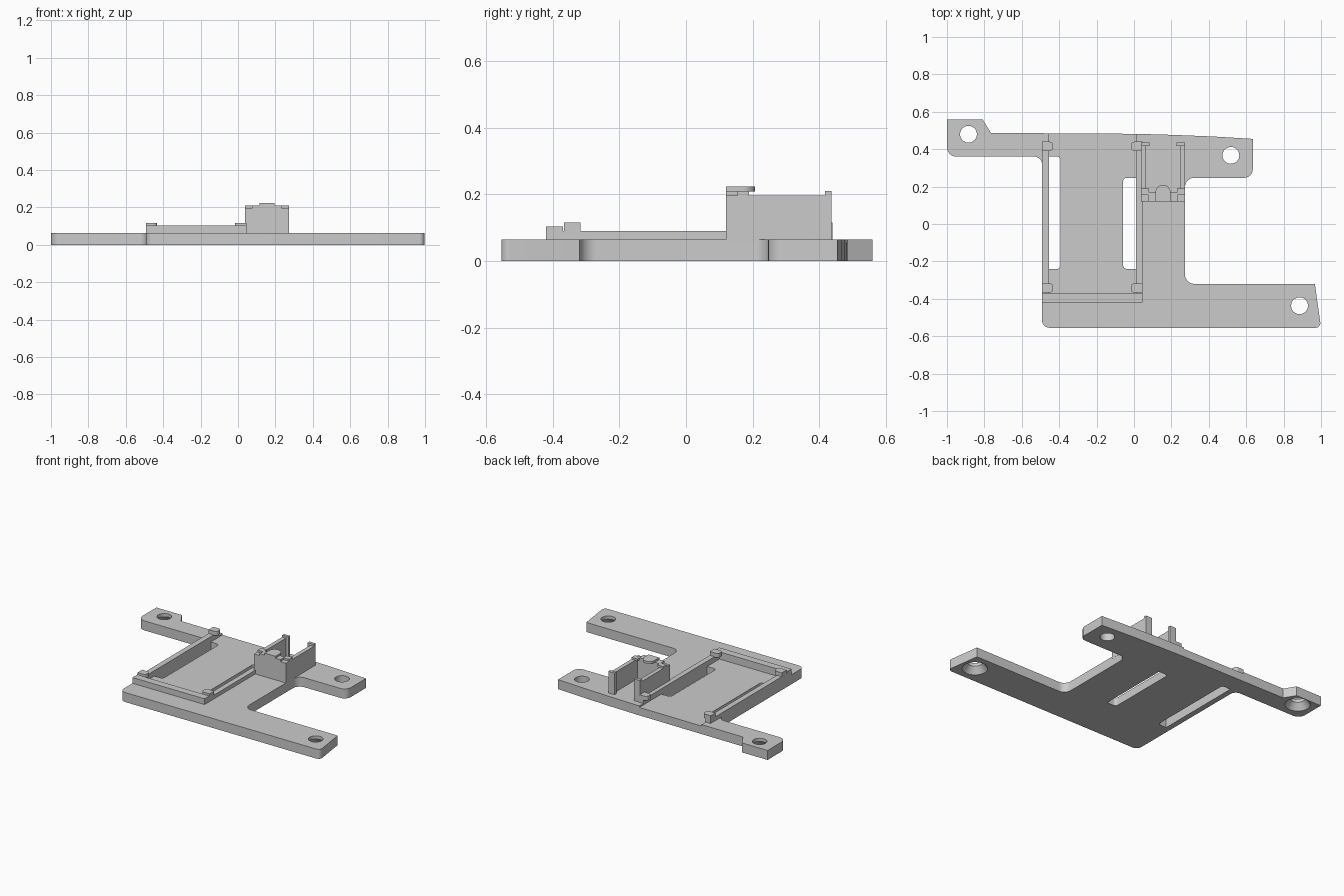
import bpy, bmesh, math
from mathutils import Vector

old = bpy.data.objects.get("Cube")
if old:
    bpy.data.objects.remove(old, do_unlink=True)

grey = bpy.data.materials.new("light grey")
grey.use_nodes = True
GREY = (0.6, 0.6, 0.6, 1)
grey.diffuse_color = GREY
grey.node_tree.nodes["Principled BSDF"].inputs["Base Color"].default_value = GREY


def finish(name, bm):
    bmesh.ops.recalc_face_normals(bm, faces=bm.faces)
    mesh = bpy.data.meshes.new(name)
    bm.to_mesh(mesh)
    bm.free()
    mesh.materials.append(grey)
    ob = bpy.data.objects.new(name, mesh)
    bpy.context.collection.objects.link(ob)
    return ob


def rounded(corners, steps=6):
    """Outline from (x, y, radius) corners, each rounded by a tangent arc."""
    out = []
    for i, (x, y, r) in enumerate(corners):
        p = Vector((x, y))
        if r == 0:
            out.append(p)
            continue
        a = (Vector(corners[i - 1][:2]) - p).normalized()
        b = (Vector(corners[(i + 1) % len(corners)][:2]) - p).normalized()
        half = a.angle(b) / 2
        centre = p + (a + b).normalized() * (r / math.sin(half))
        start = p + a * (r / math.tan(half)) - centre
        end = p + b * (r / math.tan(half)) - centre
        for k in range(steps + 1):
            out.append(centre + start.lerp(end, k / steps).normalized() * r)
    return out


def prism(name, corners, z0, z1):
    bm = bmesh.new()
    face = bm.faces.new([bm.verts.new((p.x, p.y, z0)) for p in rounded(corners)])
    top = bmesh.ops.extrude_face_region(bm, geom=[face])["geom"]
    verts = [v for v in top if isinstance(v, bmesh.types.BMVert)]
    bmesh.ops.translate(bm, verts=verts, vec=(0, 0, z1 - z0))
    return finish(name, bm)


def box(name, x0, x1, y0, y1, z0, z1, r=(0, 0, 0, 0)):
    xy = [(x0, y0), (x1, y0), (x1, y1), (x0, y1)]
    return prism(name, [(x, y, q) for (x, y), q in zip(xy, r)], z0, z1)


def cone(name, x, y, r0, r1, z0, z1):
    bm = bmesh.new()
    bmesh.ops.create_cone(bm, cap_ends=True, segments=32, radius1=r0, radius2=r1, depth=z1 - z0)
    bmesh.ops.translate(bm, verts=bm.verts, vec=(x, y, (z0 + z1) / 2))
    return finish(name, bm)


# Base plate with its three mounting arms
TOP = 0.064
base = prism("base_plate", [
    (-1, 0.56, 0), (-0.81, 0.56, 0), (-0.765, 0.487, 0), (0.02, 0.482, 0),
    (0.22, 0.476, 0), (0.42, 0.468, 0), (0.635, 0.455, 0),
    (0.635, 0.247, 0.045), (0.272, 0.247, 0.05), (0.272, -0.32, 0.05),
    (0.967, -0.32, 0), (1, -0.555, 0.025), (-0.492, -0.555, 0.04),
    (-0.492, 0.36, 0.04), (-1, 0.36, 0.05)], 0, TOP)

# Shallow bay, two slots, screw holes and their countersinks
cutters = [
    box("bay_cutter", -0.455, 0.01, -0.37, 0.6, 0.054, 0.2),
    box("left_slot_cutter", -0.455, -0.392, -0.24, 0.36, -0.1, 0.2, (0, 0.02, 0.02, 0)),
    box("right_slot_cutter", -0.058, 0.01, -0.24, 0.247, -0.1, 0.2, (0.02, 0, 0, 0.02)),
]
for x, y, sunk in [(-0.885, 0.48, True), (0.518, 0.367, False), (0.885, -0.437, True)]:
    cutters.append(cone("hole_cutter", x, y, 0.045, 0.045, -0.1, 0.2))
    if sunk:
        cutters.append(cone("countersink_cutter", x, y, 0.078, 0.045, -0.001, 0.042))
for cutter in cutters:
    cutter.hide_render = True
    mod = base.modifiers.new(cutter.name, "BOOLEAN")
    mod.operation, mod.solver, mod.object = "DIFFERENCE", "EXACT", cutter
bpy.context.view_layer.update()
graph = bpy.context.evaluated_depsgraph_get()
cut_mesh = bpy.data.meshes.new_from_object(base.evaluated_get(graph))
base.modifiers.clear()
base.data = cut_mesh
for cutter in cutters:
    bpy.data.objects.remove(cutter, do_unlink=True)

# Rails around the bay
box("side_rail_outer", -0.492, -0.455, -0.42, 0.44, 0.05, 0.09)
box("side_rail_inner", 0.01, 0.045, -0.42, 0.44, 0.05, 0.09)
box("front_rail", -0.492, 0.045, -0.42, -0.37, 0.05, 0.103)

# Snap clips on the rail ends, rounded towards the bay
for y in (-0.342, 0.415):
    y0, y1 = y - 0.025, y + 0.025
    box("outer_clip", -0.492, -0.432, y0, y1, 0.088, 0.116, (0, 0.02, 0.02, 0))
    box("inner_clip", -0.017, 0.045, y0, y1, 0.088, 0.116, (0.02, 0, 0, 0.02))

# Tall holder: front wall, raised middle and overhanging tab
box("holder_front_wall", 0.037, 0.273, 0.12, 0.168, 0.05, 0.197)
box("holder_wall_middle", 0.078, 0.232, 0.12, 0.168, 0.19, 0.21)
box("holder_tab", 0.115, 0.195, 0.12, 0.208, 0.208, 0.223, (0, 0, 0.038, 0.038))

# Holder side walls with hooks, mirrored about the holder centre
MID = 0.155
for side in (-1, 1):
    def part(name, inner, outer, y0, y1, z0, z1):
        xs = sorted((MID + side * inner, MID + side * outer))
        box(name, xs[0], xs[1], y0, y1, z0, z1)
    part("holder_side_wall", 0.09, 0.118, 0.12, 0.435, 0.05, 0.197)
    part("holder_end_hook", 0.072, 0.118, 0.417, 0.437, TOP - 0.01, 0.21)
    part("holder_corner_clip", 0.074, 0.118, 0.155, 0.19, 0.195, 0.21)

# Smooth the round corners, keep the edges crisp
bpy.ops.object.select_all(action="DESELECT")
for ob in bpy.context.collection.objects:
    if ob.type == "MESH":
        ob.select_set(True)
bpy.context.view_layer.objects.active = base
bpy.ops.object.shade_smooth_by_angle(angle=math.radians(30))
